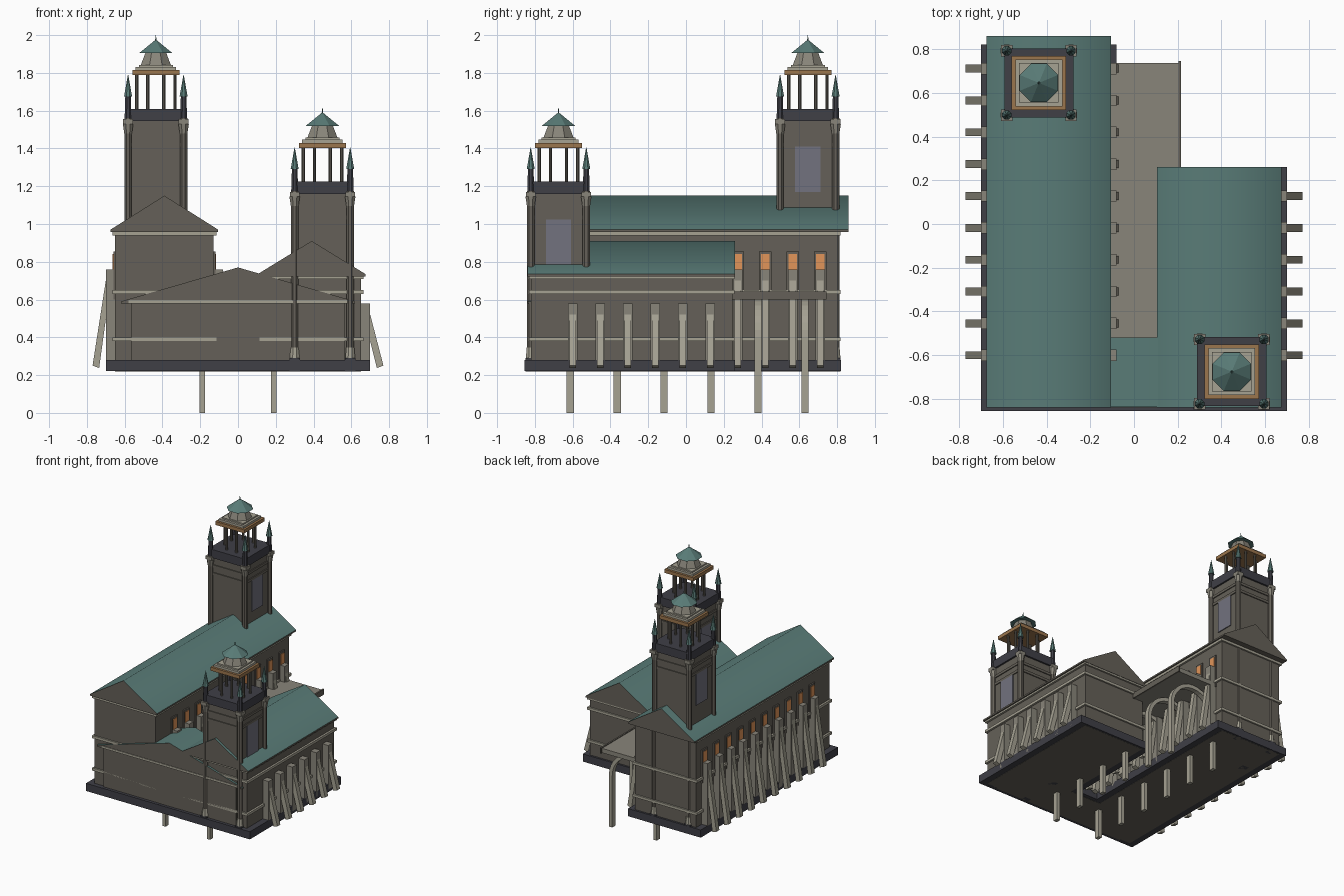
import bpy, bmesh
from math import pi, sin, cos
from mathutils import Matrix

if "Cube" in bpy.data.objects:
    bpy.data.objects.remove(bpy.data.objects["Cube"])


def material(name, rgb):
    m = bpy.data.materials.new(name)
    m.diffuse_color = (*rgb, 1)
    m.use_nodes = True
    m.node_tree.nodes["Principled BSDF"].inputs["Base Color"].default_value = m.diffuse_color
    return m


STONE = material("stone", (.13, .118, .098))
PALE = material("pale_stone", (.38, .36, .29))
TRIM = material("weathered_trim", (.25, .235, .195))
DARK = material("slate", (.05, .05, .062))
COPPER = material("green_copper", (.10, .20, .185))
TAN = material("tan_cornice", (.33, .18, .075))
GLOW = material("lit_glass", (.75, .30, .10))
GLASS = material("grey_glass", (.17, .17, .21))


def finish(name, bm, *mats):
    bmesh.ops.recalc_face_normals(bm, faces=bm.faces)
    me = bpy.data.meshes.new(name)
    bm.to_mesh(me)
    bm.free()
    for m in mats:
        me.materials.append(m)
    ob = bpy.data.objects.new(name, me)
    bpy.context.collection.objects.link(ob)
    return ob


def box(name, x0, x1, y0, y1, z0, z1, mat):
    bm = bmesh.new()
    mtx = Matrix.Translation(((x0 + x1) / 2, (y0 + y1) / 2, (z0 + z1) / 2)) @ \
        Matrix.Diagonal((x1 - x0, y1 - y0, z1 - z0, 1))
    bmesh.ops.create_cube(bm, size=1, matrix=mtx)
    return finish(name, bm, mat)


def slab(name, cx, cy, h, z0, z1, mat):
    return box(name, cx - h, cx + h, cy - h, cy + h, z0, z1, mat)


def prism(name, profile, y0, y1, *mats):
    """Extrude an x-z outline along y."""
    bm = bmesh.new()
    face = bm.faces.new([bm.verts.new((x, y0, z)) for x, z in profile])
    new = bmesh.ops.extrude_face_region(bm, geom=[face])["geom"]
    bmesh.ops.translate(bm, vec=(0, y1 - y0, 0),
                        verts=[v for v in new if isinstance(v, bmesh.types.BMVert)])
    bm.normal_update()
    return finish(name, bm, *mats)


def cone(name, x, y, z0, z1, r0, r1, mat, n=8):
    bm = bmesh.new()
    mtx = Matrix.Translation((x, y, (z0 + z1) / 2)) @ Matrix.Rotation(pi / n, 4, 'Z')
    bmesh.ops.create_cone(bm, cap_ends=True, segments=n, radius1=r0, radius2=r1,
                          depth=z1 - z0, matrix=mtx)
    return finish(name, bm, mat)


def gable_roof(name, cx, half, y0, y1, eave, ridge):
    t = .012
    ob = prism(name, [(cx - half, eave - t), (cx + half, eave - t), (cx + half, eave),
                      (cx, ridge), (cx - half, eave)], y0, y1, STONE, COPPER)
    for p in ob.data.polygons:
        if abs(p.normal.y) < .1 and p.normal.z > .1:
            p.material_index = 1
            p.use_smooth = True


def hall(name, cx, y0, y1, eave, ridge, roof_y, pier_top, count, bands):
    # walls, plinth, string courses and roof
    box(name + "_walls", cx - .26, cx + .26, y0, y1, .22, eave, STONE)
    box(name + "_plinth", cx - .31, cx + .31, y0 - .035, y1 + .015, .221, .28, DARK)
    for z in bands:
        box(name + "_string_course", cx - .275, cx + .275, y0 - .012, y1 + .012,
            z - .01, z + .01, PALE)
    gable_roof(name + "_roof", cx, .285, *roof_y, eave, ridge)
    # piers with leaning struts on both sides
    for s in (-1, 1):
        for i in range(count):
            y = -.6 + .1456 * i
            a, b = sorted((cx + s * .25, cx + s * .31))
            box(name + "_pier", a, b, y - .026, y + .026, .24, pier_top, TRIM)
            strut = [(.31, pier_top - .06), (.38, .25), (.345, .238), (.29, pier_top - .12)]
            prism(name + "_strut", [(cx + s * d, z) for d, z in strut],
                  y - .018, y + .018, PALE)


# the two halls
hall("tall_hall", -.39, -.82, .805, .97, 1.15, (-.84, .86), .76, 10, (.39, .64, .95))
hall("short_hall", .39, -.82, .245, .735, .91, (-.84, .26), .58, 6, (.39, .64, .72))

# lit clerestory windows of the tall hall
for s in (-1, 1):
    for i in range(10):
        y = -.6 + .1456 * i
        for nm, d, w, z0, z1, m in (("window_frame", .27, .033, .60, .855, STONE),
                                    ("window_glass", .274, .022, .62, .84, GLOW)):
            a, b = sorted((-.39 + s * .255, -.39 + s * d))
            box(nm, a, b, y - w, y + w, z0, z1, m)

# entrance block joining the halls
box("entrance_walls", -.565, .565, -.832, -.53, .22, .59, STONE)
box("entrance_plinth", -.6, .6, -.854, -.5, .222, .279, DARK)
box("entrance_string_course", -.58, .58, -.84, -.525, .58, .597, PALE)
gable_roof("entrance_roof", 0, .62, -.836, -.52, .59, .77)

# covered walk between the halls: arches on long legs under a flat slab
ro, ri, spring = .204, .176, .40
steps = [pi * k / 16 for k in range(17)]
arch = [(ro, 0)] + [(ro * cos(a), spring + ro * sin(a)) for a in steps] + [(-ro, 0), (-ri, 0)]
arch += [(-ri * cos(a), spring + ri * sin(a)) for a in steps] + [(ri, 0)]
for i in range(6):
    y = -.613 + .2486 * i
    prism("walk_arch", arch, y - .019, y + .019, PALE)
box("walk_roof", -.21, .205, -.75, .735, .603, .637, TRIM)
box("walk_roof_edge", .203, .215, -.75, .745, .60, .642, STONE)


def tower(name, cx, cy, top):
    def z(v):
        return top - 2 + v
    # shaft
    slab(name + "_shaft", cx, cy, .145, .22, z(1.55), STONE)
    for v in (1.41, 1.47):
        slab(name + "_moulding", cx, cy, .152, z(v), z(v + .02), STONE)
    for s in (-1, 1):
        a, b = sorted((cx + s * .14, cx + s * .152))
        box(name + "_window", a, b, cy - .067, cy + .067, z(1.17), z(1.41), GLASS)
    slab(name + "_deck", cx, cy, .158, z(1.545), z(1.61), DARK)
    # corner columns and pinnacles
    for sx in (-1, 1):
        for sy in (-1, 1):
            x, y = cx + sx * .147, cy + sy * .147
            cone(name + "_corner_column", x, y, .22, z(1.56), .021, .021, STONE)
            slab(name + "_column_base", x, y, .027, .22, .29, DARK)
            cone(name + "_column_base_ring", x, y, .29, .345, .028, .023, PALE)
            cone(name + "_capital", x, y, z(1.48), z(1.53), .022, .03, TRIM)
            slab(name + "_capital_block", x, y, .026, z(1.53), z(1.555), TRIM)
            cone(name + "_pinnacle_shaft", x, y, z(1.555), z(1.675), .02, .016, DARK)
            cone(name + "_pinnacle_cap", x, y, z(1.675), z(1.79), .023, .001, COPPER)
    # open belfry
    for k in range(8):
        a = pi / 8 + k * pi / 4
        cone(name + "_belfry_column", cx + .11 * cos(a), cy + .11 * sin(a),
             z(1.61), z(1.79), .0095, .0095, STONE)
    slab(name + "_belfry_cornice", cx, cy, .124, z(1.788), z(1.815), TAN)
    slab(name + "_belfry_step", cx, cy, .107, z(1.815), z(1.832), PALE)
    slab(name + "_belfry_upper_step", cx, cy, .09, z(1.832), z(1.842), PALE)
    cone(name + "_lantern", cx, cy, z(1.842), z(1.91), .086, .058, TRIM)
    cone(name + "_lantern_roof", cx, cy, z(1.905), z(1.972), .095, .006, COPPER)
    cone(name + "_finial", cx, cy, z(1.965), z(2.0), .005, .001, COPPER)


tower("tall_tower", -.435, .645, 2.0)
tower("short_tower", .447, -.675, 1.615)
